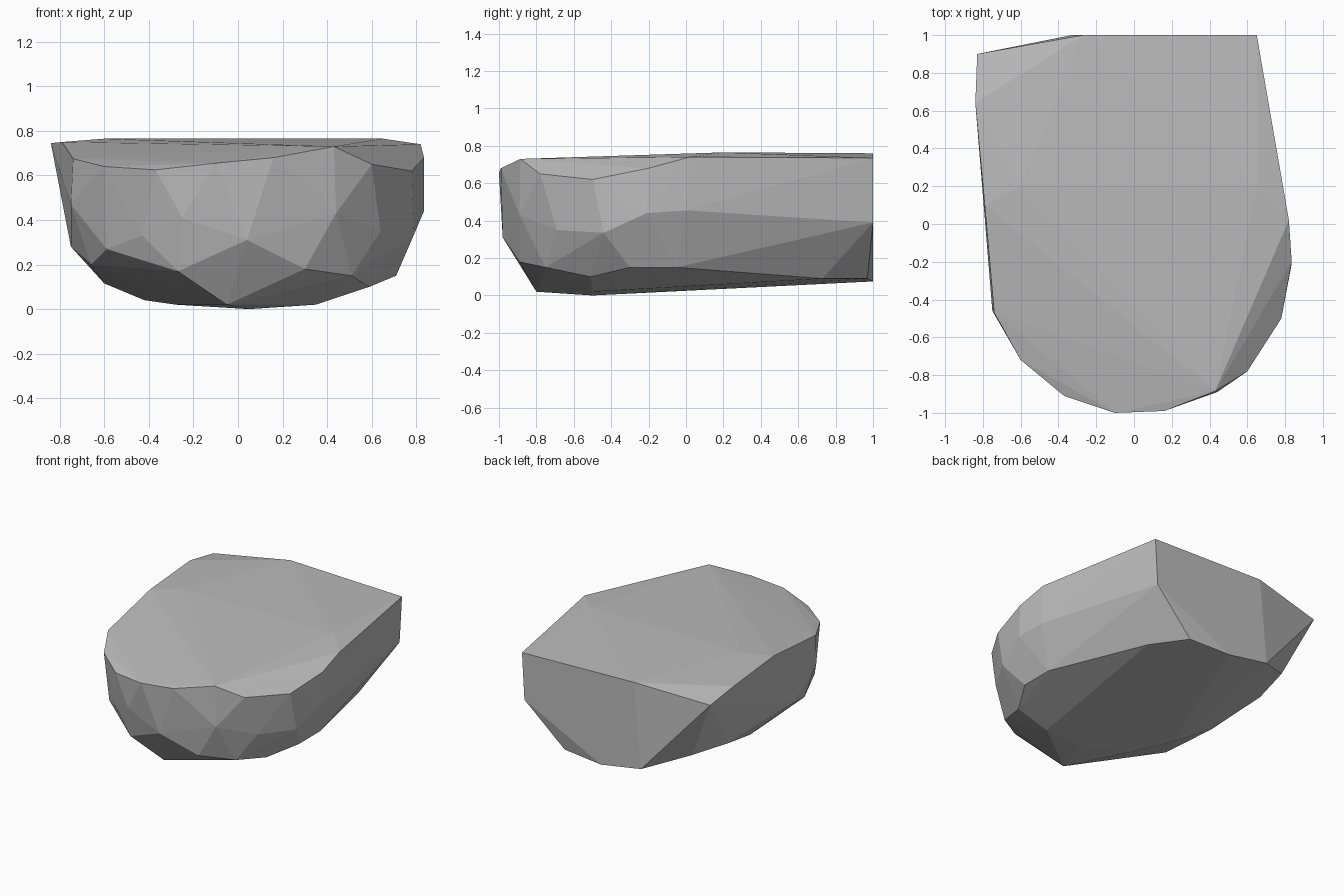
import bpy
import bmesh
from mathutils import Vector

default_cube = bpy.data.objects.get("Cube")
if default_cube:
    bpy.data.objects.remove(default_cube, do_unlink=True)


def make_material(name, colour):
    """One flat colour, for both the viewport and the render."""
    material = bpy.data.materials.new(name)
    material.use_nodes = True
    material.diffuse_color = colour
    shader = material.node_tree.nodes["Principled BSDF"]
    shader.inputs["Base Color"].default_value = colour
    shader.inputs["Roughness"].default_value = 1
    return material


def make_hull(name, corner_groups, material):
    """Wrap a faceted convex skin around groups of corner points."""
    mesh_builder = bmesh.new()
    for group in corner_groups:
        for corner in group:
            mesh_builder.verts.new(Vector(corner))
    result = bmesh.ops.convex_hull(mesh_builder, input=mesh_builder.verts)
    # Corners swallowed by the skin are dropped
    loose = set(result["geom_interior"]) | set(result["geom_unused"])
    loose_verts = [item for item in loose if isinstance(item, bmesh.types.BMVert)]
    bmesh.ops.delete(mesh_builder, geom=loose_verts, context="VERTS")
    bmesh.ops.recalc_face_normals(mesh_builder, faces=mesh_builder.faces)
    mesh = bpy.data.meshes.new(name)
    mesh_builder.to_mesh(mesh)
    mesh_builder.free()
    mesh.materials.append(material)
    for polygon in mesh.polygons:
        polygon.use_smooth = False
    boulder = bpy.data.objects.new(name, mesh)
    bpy.context.collection.objects.link(boulder)
    return boulder


# Nearly flat top, with a chipped corner at the back
top_plane = [
    (-.6, .2, .765), (.65, .2, .765), (-.27, 1, .76),
    (.65, 1, .735), (-.83, .9, .7), (-.84, .64, .745), (-.79, .1, .75),
]

# Rounded front rim, from one side to the other
front_rim = [
    (-.74, -.47, .675), (-.6, -.72, .64), (-.37, -.91, .625),
    (-.1, -1, .655), (.16, -.99, .68), (.43, -.885, .73),
    (.6, -.78, .65), (.78, -.5, .62), (.835, -.2, .68), (.82, .02, .74),
]

# Broken facets halfway down the front and sides
middle_facets = [
    (-.75, -.46, .47), (-.43, -.82, .33), (-.25, -.94, .41),
    (.04, -.98, .31), (.44, -.89, .43), (.64, -.69, .35),
    (.79, -.44, .335), (.835, -.21, .44), (.82, 0, .455), (.63, 1, .39),
]

# Lower edge where the sides turn under
lower_edge = [
    (-.66, -.45, .2), (-.59, -.67, .27), (-.27, -.88, .17),
    (.3, -.89, .18), (.51, -.75, .15), (.59, -.51, .1),
    (.71, -.3, .15), (.71, -.05, .15), (.49, .73, .09),
    (-.75, -.2, .28), (-.7, .49, .23), (-.62, .81, .24),
]

# Shallow underside, rising toward the back
underside = [
    (.32, .97, .09), (0, 1, .075), (-.33, 1, .13), (-.6, .1, .115),
    (-.42, -.1, .04), (-.28, -.35, .02), (-.05, -.8, .02),
    (.05, -.5, 0), (.35, -.5, .02),
]

stone_grey = make_material("stone_grey", (.5, .5, .5, 1))
make_hull(
    "boulder",
    [top_plane, front_rim, middle_facets, lower_edge, underside],
    stone_grey,
)
